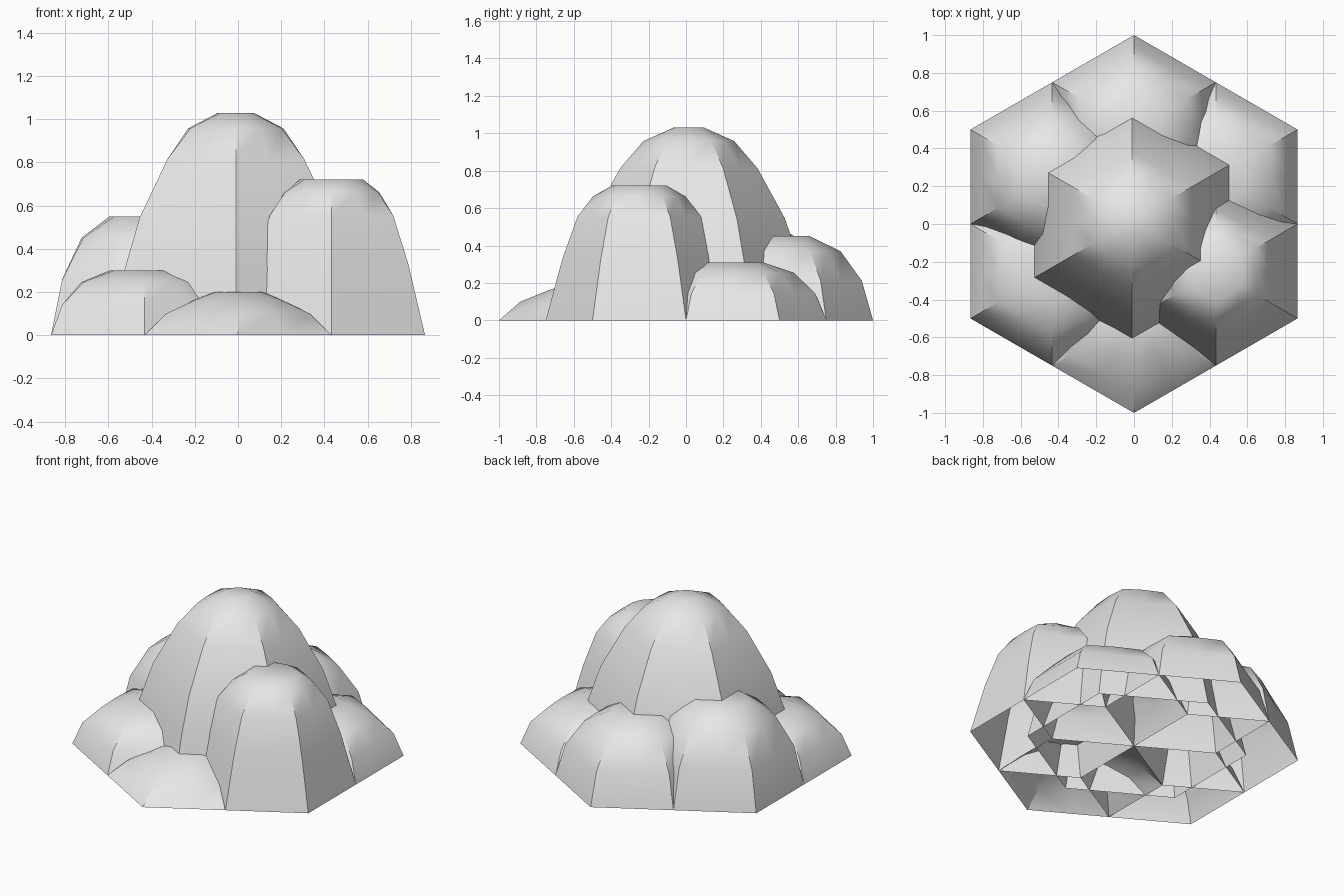
import bpy, bmesh, math

cube = bpy.data.objects.get("Cube")
if cube:
    bpy.data.objects.remove(cube)

stone = bpy.data.materials.new("pale_grey_stone")
stone.use_nodes = True
grey = (0.8, 0.8, 0.8, 1)
stone.diffuse_color = grey
stone.node_tree.nodes["Principled BSDF"].inputs["Base Color"].default_value = grey

# Profiles: (radius share, height share, roundness) from the ground up
TALL = [(1, 0, 0), (.82, .46, 0), (.66, .77, 0), (.5, .92, .2), (.31, 1, 1)]
PEAK = [(1, 0, 0), (.89, .3, 0), (.77, .53, 0), (.55, .79, 0), (.37, .93, .3), (.13, 1, 1)]
ROUND = [(1, 0, 0), (.88, .47, 0), (.66, .82, .2), (.34, 1, 1)]
LOW = [(1, 0, 0), (.77, .5, 0), (.46, .82, .3), (.25, 1, 1)]


def mound(name, x, y, radius, height, profile):
    """Open-bottomed hexagonal dome whose rings turn circular at the top."""
    bm = bmesh.new()
    rings = []
    for share, rise, roundness in profile:
        ring = []
        for i in range(12):
            angle = math.radians(90 + 30 * i)
            flat = math.cos(math.radians(30)) if i % 2 else 1
            r = radius * share * (flat + (0.95 - flat) * roundness)
            ring.append(bm.verts.new((r * math.cos(angle), r * math.sin(angle), height * rise)))
        rings.append(ring)
    for low, high in zip(rings, rings[1:]):
        for i in range(12):
            j = (i + 1) % 12
            bm.faces.new((low[i], low[j], high[j], high[i]))
    bm.faces.new(rings[-1])
    mesh = bpy.data.meshes.new(name)
    bm.to_mesh(mesh)
    bm.free()
    mesh.materials.append(stone)
    obj = bpy.data.objects.new(name, mesh)
    obj.location = (x, y, 0)
    bpy.context.collection.objects.link(obj)
    bpy.ops.object.select_all(action='DESELECT')
    obj.select_set(True)
    bpy.context.view_layer.objects.active = obj
    bpy.ops.object.shade_smooth_by_angle(angle=math.radians(40))


# Central peak
mound("central_peak", -.01, .015, .667, 1.03, PEAK)

# Six outer mounds, counter-clockwise from the front
outer = [("front_mound", .2, LOW), ("front_left_mound", .72, TALL),
         ("back_left_mound", .31, ROUND), ("back_mound", .45, ROUND),
         ("back_right_mound", .55, ROUND), ("front_right_mound", .3, ROUND)]
for k, (name, height, profile) in enumerate(outer):
    a = math.radians(60 * k - 90)
    mound(name, .5 * math.cos(a), .5 * math.sin(a), .5, height, profile)
